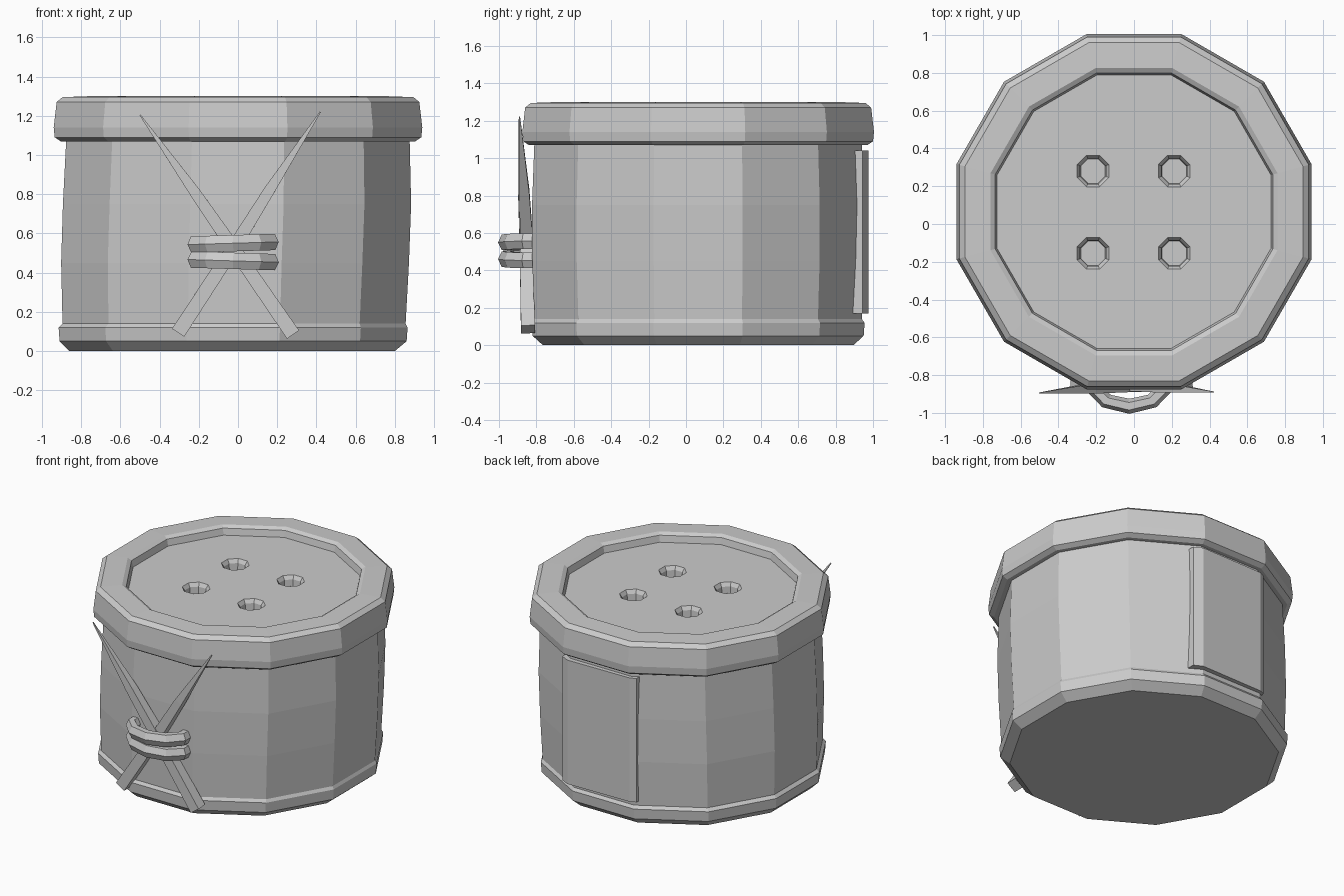
import bpy, bmesh, math
from mathutils import Vector, Matrix

cube = bpy.data.objects.get("Cube")
if cube:
    bpy.data.objects.remove(cube, do_unlink=True)

grey = bpy.data.materials.new("plain_grey")
grey.use_nodes = True
grey.diffuse_color = (0.6, 0.6, 0.6, 1)
grey.node_tree.nodes["Principled BSDF"].inputs["Base Color"].default_value = (0.6, 0.6, 0.6, 1)

CY = 0.065                      # centre of the pot, front to back
SIDES = 12
APOTHEM = math.cos(math.pi / SIDES)


def finish(bm, name):
    bmesh.ops.recalc_face_normals(bm, faces=bm.faces)
    mesh = bpy.data.meshes.new(name)
    bm.to_mesh(mesh)
    bm.free()
    mesh.materials.append(grey)
    obj = bpy.data.objects.new(name, mesh)
    bpy.context.collection.objects.link(obj)
    return obj


def skin(bm, rings):
    """Bridge rings of points in order and cap both ends."""
    loops = [[bm.verts.new(p) for p in ring] for ring in rings]
    n = len(loops[0])
    for a, b in zip(loops, loops[1:]):
        for i in range(n):
            j = (i + 1) % n
            bm.faces.new((a[i], a[j], b[j], b[i]))
    bm.faces.new(loops[0])
    bm.faces.new(loops[-1])


def polygon(radius, z, x, y, sides):
    turn = 2 * math.pi / sides
    return [Vector((x + radius * math.cos((i + 0.5) * turn),
                    y + radius * math.sin((i + 0.5) * turn), z)) for i in range(sides)]


def lathe(name, profile):
    """Profile rows: flat-side radius, height, sideways lean."""
    bm = bmesh.new()
    skin(bm, [polygon(r / APOTHEM, z, x, CY, SIDES) for r, z, x in profile])
    return finish(bm, name)


# Pot body with a foot band and a slight lean
lathe("pot_body", [(0.83, 0, -0.03), (0.885, 0.05, -0.025), (0.89, 0.12, -0.025),
                   (0.875, 0.14, -0.02), (0.887, 0.45, -0.015), (0.888, 0.75, -0.005),
                   (0.875, 1.1, 0)])

# Button lid: thick rounded rim and sunken centre
lid = lathe("button_lid", [(0.905, 1.07, 0), (0.935, 1.09, 0), (0.94, 1.14, 0),
                           (0.925, 1.27, 0), (0.895, 1.295, 0), (0.76, 1.3, 0),
                           (0.735, 1.285, 0), (0.725, 1.24, 0)])

# Four thread holes sunk into the lid
bm = bmesh.new()
for x in (-0.217, 0.213):
    for y in (-0.155, 0.28):
        skin(bm, [polygon(r, z, x, y, 8) for r, z in
                  ((0.07, 1.17), (0.074, 1.215), (0.092, 1.242), (0.092, 1.28))])
cutter = finish(bm, "hole_cutter")
cutter.hide_render = True
cut = lid.modifiers.new("thread_holes", "BOOLEAN")
cut.operation = "DIFFERENCE"
cut.solver = "EXACT"
cut.object = cutter
bpy.context.view_layer.objects.active = lid
bpy.ops.object.modifier_apply(modifier=cut.name)
bpy.data.objects.remove(cutter, do_unlink=True)

# Back panel: a thin board bent over the back side
bm = bmesh.new()
outline = [(-0.28, 0.87), (-0.28, 0.95), (-0.24, 0.968), (0.24, 0.975),
           (0.3, 0.945), (0.3, 0.87)]
skin(bm, [[Vector((x, y, z)) for x, y in outline] for z in (0.17, 1.04)])
finish(bm, "back_panel")


# Crossed thorns: square sticks tapering to a point at the top
def thorn(name, path):
    bm = bmesh.new()
    points = [Vector(p[:3]) for p in path]
    along = (points[-1] - points[0]).normalized()
    side = along.cross(Vector((0, 1, 0))).normalized()
    depth = side.cross(along)
    skin(bm, [[p + (side * a + depth * b) * row[3] / 2
               for a, b in ((-1, -1), (1, -1), (1, 1), (-1, 1))]
              for p, row in zip(points, path)])
    return finish(bm, name)


thorn("thorn_a", [(0.28, -0.845, 0.085, 0.075), (-0.02, -0.855, 0.52, 0.068),
                  (-0.22, -0.87, 0.81, 0.055), (-0.5, -0.895, 1.205, 0.006)])
thorn("thorn_b", [(-0.305, -0.835, 0.095, 0.075), (-0.02, -0.85, 0.53, 0.068),
                  (0.16, -0.865, 0.82, 0.055), (0.42, -0.89, 1.22, 0.006)])


# Two faceted cord loops binding the thorns
def cord(name, height, tilt):
    bm = bmesh.new()
    around, section = 10, 6
    grid = []
    for i in range(around):
        a = 2 * math.pi * (i + 0.5) / around
        ring = []
        for j in range(section):
            b = 2 * math.pi * j / section
            out = 0.04 * math.cos(b)
            ring.append(bm.verts.new(((0.205 + out) * math.cos(a),
                                      (0.145 + out) * math.sin(a),
                                      0.048 * math.sin(b))))
        grid.append(ring)
    for i in range(around):
        p, q = grid[i], grid[(i + 1) % around]
        for j in range(section):
            k = (j + 1) % section
            bm.faces.new((p[j], q[j], q[k], p[k]))
    bm.transform(Matrix.Translation((-0.025, -0.82, height)) @ Matrix.Rotation(tilt, 4, "Y"))
    return finish(bm, name)


cord("upper_cord", 0.55, -0.03)
cord("lower_cord", 0.46, 0.03)
